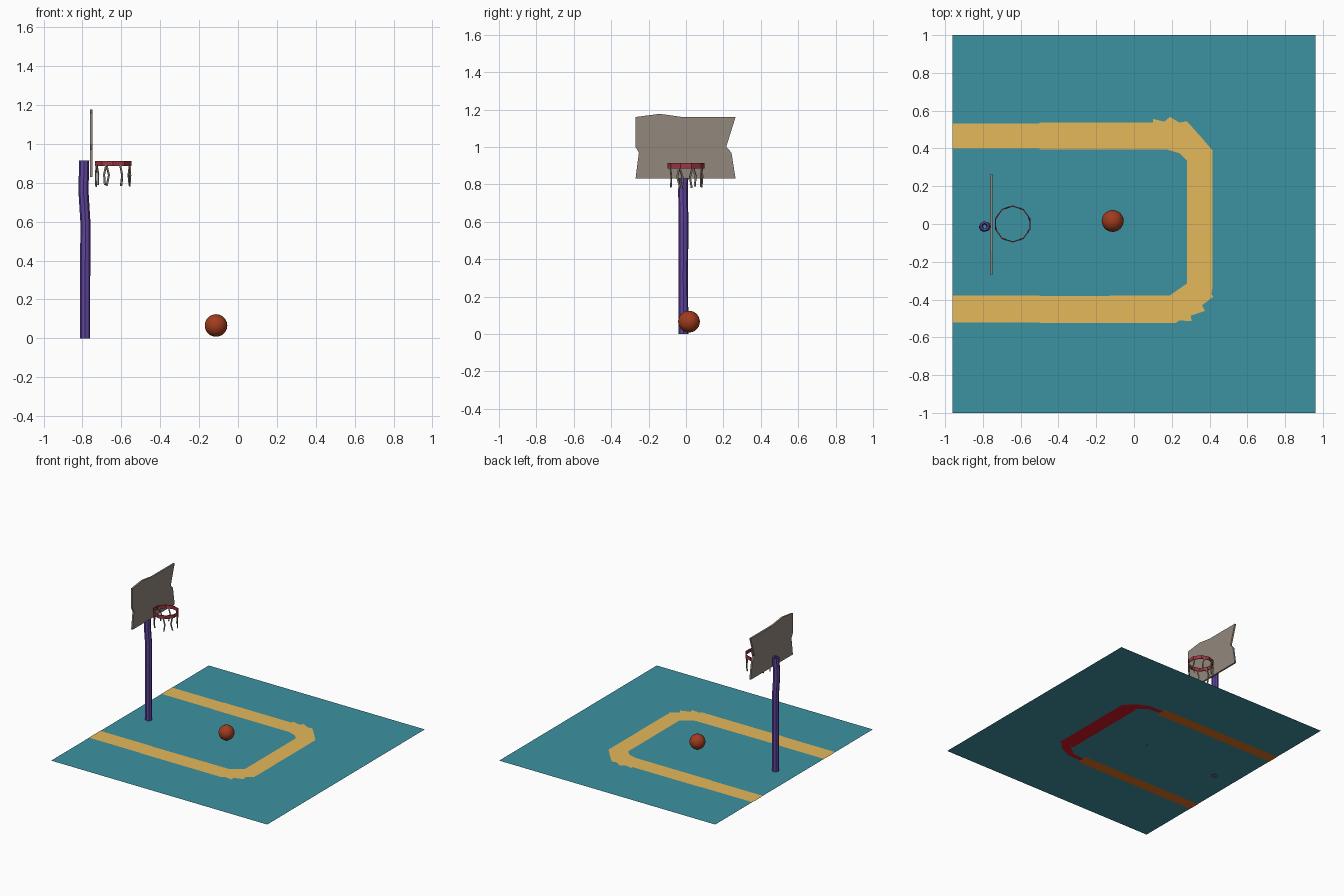
import bpy, bmesh, math, random
from mathutils import Vector

if "Cube" in bpy.data.objects:
    bpy.data.objects.remove(bpy.data.objects["Cube"])

random.seed(4)


def material(name, r, g, b):
    m = bpy.data.materials.new(name)
    lin = [((c / 255 + 0.055) / 1.055) ** 2.4 for c in (r, g, b)]
    m.diffuse_color = (*lin, 1)
    m.use_nodes = True
    m.node_tree.nodes["Principled BSDF"].inputs["Base Color"].default_value = m.diffuse_color
    return m


TEAL = material("court teal", 60, 146, 161)
GOLD = material("line gold", 228, 184, 90)
ORANGE = material("underside orange", 222, 112, 30)
RED = material("underside red", 208, 24, 36)
PURPLE = material("pole purple", 97, 69, 160)
GREY = material("board grey", 146, 136, 124)
RIM = material("rim red", 155, 55, 66)
BALL = material("ball orange", 160, 60, 30)


def finish(bm, name, mat):
    me = bpy.data.meshes.new(name)
    bm.to_mesh(me)
    bm.free()
    me.materials.append(mat)
    ob = bpy.data.objects.new(name, me)
    bpy.context.collection.objects.link(ob)
    return ob


def plate(name, pts, z, mat, up=True):
    """Flat polygon at height z, facing up or down."""
    bm = bmesh.new()
    f = bm.faces.new([bm.verts.new((x, y, z)) for x, y in pts])
    f.normal_update()
    if (f.normal.z > 0) != up:
        f.normal_flip()
    bmesh.ops.triangulate(bm, faces=bm.faces[:])
    return finish(bm, name, mat)


def loft(bm, rings, closed):
    """Skin a list of rings; closed joins last to first, otherwise the ends are capped."""
    vs = [[bm.verts.new(p) for p in r] for r in rings]
    n = len(vs[0])
    pairs = list(zip(vs, vs[1:])) + ([(vs[-1], vs[0])] if closed else [])
    for a, b in pairs:
        for i in range(n):
            j = (i + 1) % n
            bm.faces.new((a[i], a[j], b[j], b[i]))
    if not closed:
        bm.faces.new(vs[0])
        bm.faces.new(vs[-1])
    bmesh.ops.recalc_face_normals(bm, faces=bm.faces[:])


def ring(c, r, n, phase=0.0):
    return [(c[0] + r * math.cos(phase + math.tau * i / n),
             c[1] + r * math.sin(phase + math.tau * i / n), c[2]) for i in range(n)]


def tube(name, centres, r_out, r_in, n, phase, mat):
    bm = bmesh.new()
    rings = [ring(c, r_out, n, phase) for c in centres]
    rings += [ring(c, r_in, n, phase) for c in reversed(centres)]
    loft(bm, rings, True)
    return finish(bm, name, mat)


# Court floor
plate("court_floor", [(-.96, -1), (.96, -1), (.96, 1), (-.96, 1)], 0.0015, TEAL)

# Rough painted key line, a U with ragged corners
plate("key_line", [
    (-.96, .533), (-.5, .533), (-.5, .537), (.1, .537), (.1, .557), (.16, .542),
    (.19, .567), (.24, .537), (.28, .544), (.36, .455), (.415, .39), (.415, -.34),
    (.41, -.37), (.42, -.385), (.36, -.43), (.375, -.46), (.3, -.485), (.305, -.515),
    (.24, -.51), (.22, -.525), (-.5, -.525), (-.5, -.521), (-.96, -.521),
    (-.96, -.378), (-.5, -.378), (-.5, -.382), (.19, -.378), (.28, -.315), (.28, .335),
    (.24, .375), (.17, .395), (-.5, .395), (-.5, .399), (-.96, .399)], 0.003, GOLD)

# Underside of the key line: straight sides, end band and thin corners
for s, side in ((1, "back"), (-1, "front")):
    plate(side + "_line_underside", [(-.96, s * .41), (.12, s * .41), (.12, s * .50),
                                     (-.96, s * .50)], 0, ORANGE, False)
    plate(side + "_corner_underside", [(.12, s * .44), (.22, s * .43), (.31, s * .36),
                                       (.4, s * .36), (.33, s * .43), (.24, s * .47),
                                       (.12, s * .475)], 0, RED, False)
plate("end_line_underside", [(.285, -.36), (.41, -.36), (.41, .36), (.285, .36)],
      0, RED, False)

# Slightly crooked hollow pole
tube("pole", [(-.786, -.013, 0), (-.786, -.015, .3), (-.785, -.013, .6),
              (-.795, -.016, .76), (-.791, -.011, .915)], .026, .014, 8, 0, PURPLE)

# Backboard with a hand-cut outline
outline = [(-.27, .83), (-.252, .97), (-.27, 1.0), (-.27, 1.16), (-.14, 1.177), (-.02, 1.16),
           (.265, 1.16), (.215, 1.0), (.243, .97), (.265, .83)]
bm = bmesh.new()
loft(bm, [[(x, y, z) for y, z in outline] for x in (-.761, -.748)], False)
finish(bm, "backboard", GREY)

# Ten-sided hoop
HX = -.642
tube("rim", [(HX, 0, .886), (HX, 0, .913)], .098, .092, 10, math.pi / 10, RIM)

# Eight crooked net strands hanging from the hoop
bm = bmesh.new()
for k in range(8):
    a = math.radians(22.5 + 45 * k)
    out = Vector((math.cos(a), math.sin(a), 0))
    side = Vector((-out.y, out.x, 0))
    bend = random.choice((-1, 1)) * random.uniform(.012, .02)
    length = random.uniform(.1, .12)
    rings = []
    for t, s, r in ((0, 0, .092), (.5, bend, .09), (1, bend * random.uniform(-.2, .8), .09)):
        c = Vector((HX, 0, .895 - t * length)) + out * r + side * s
        rings.append([c + out * (u * .003) + side * (v * .0045)
                      for u, v in ((-1, -1), (1, -1), (1, 1), (-1, 1))])
    loft(bm, rings, False)
finish(bm, "net", GREY)

# Ball and its contact spot seen from below
bpy.ops.mesh.primitive_uv_sphere_add(segments=24, ring_count=16, radius=.058,
                                     location=(-.113, .016, .066))
ball = bpy.context.object
ball.name = "ball"
ball.data.materials.append(BALL)
bpy.ops.object.shade_smooth()
plate("ball_contact_spot", [p[:2] for p in ring((-.113, .016, 0), .013, 8)], 0, BALL, False)
